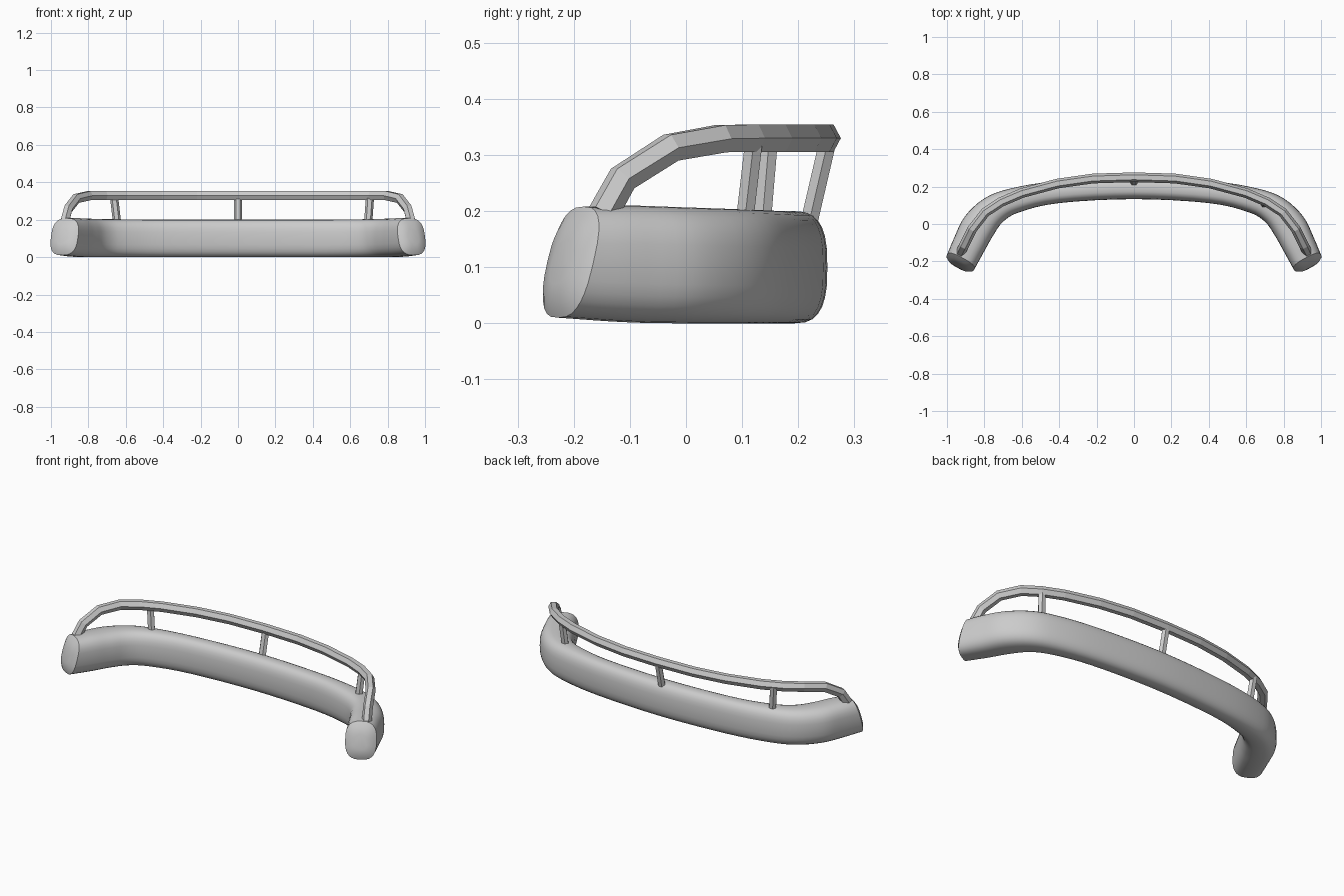
import bpy, bmesh, math
from mathutils import Vector

cube = bpy.data.objects.get("Cube")
if cube:
    bpy.data.objects.remove(cube, do_unlink=True)

grey = bpy.data.materials.new("light grey")
grey.diffuse_color = (0.6, 0.6, 0.6, 1)
grey.use_nodes = True
grey.node_tree.nodes["Principled BSDF"].inputs["Base Color"].default_value = (0.6, 0.6, 0.6, 1)


def loft(name, rings, smooth=None):
    """Skin closed rings of points and cap both ends."""
    bm = bmesh.new()
    rows = [[bm.verts.new(p) for p in ring] for ring in rings]
    n = len(rows[0])
    for a, b in zip(rows, rows[1:]):
        for i in range(n):
            j = (i + 1) % n
            bm.faces.new((a[i], a[j], b[j], b[i]))
    bm.faces.new(rows[0])
    bm.faces.new(rows[-1])
    bmesh.ops.recalc_face_normals(bm, faces=bm.faces)
    mesh = bpy.data.meshes.new(name)
    bm.to_mesh(mesh)
    bm.free()
    mesh.materials.append(grey)
    obj = bpy.data.objects.new(name, mesh)
    bpy.context.collection.objects.link(obj)
    if smooth:
        bpy.ops.object.select_all(action='DESELECT')
        obj.select_set(True)
        bpy.context.view_layer.objects.active = obj
        bpy.ops.object.shade_smooth_by_angle(angle=math.radians(smooth))
    return obj


def spline(pts, steps):
    """Sample a Catmull-Rom curve through the points."""
    pts = [Vector(p) for p in pts]
    ext = [2 * pts[0] - pts[1]] + pts + [2 * pts[-1] - pts[-2]]
    out = []
    for a, b, c, d in zip(ext, ext[1:], ext[2:], ext[3:]):
        for k in range(steps):
            t = k / steps
            out.append(0.5 * (2 * b + (c - a) * t + (2 * a - 5 * b + 4 * c - d) * t * t
                              + (3 * b - a - 3 * c + d) * t ** 3))
    return out + [pts[-1]]


def mirrored(half):
    """Complete a path that starts on the centre line."""
    return [Vector((-p[0],) + tuple(p[1:])) for p in reversed(half[1:])] + [Vector(p) for p in half]


# Bumper: inner x, inner y, outer x, outer y, bottom z, top z on the left half
half = [(0, .133, 0, .252, 0, .200), (.40, .112, .41, .230, 0, .200),
        (.61, .064, .66, .190, 0, .202), (.70, .012, .80, .137, 0, .204),
        (.755, -.065, .905, .040, 0, .207), (.80, -.145, .960, -.070, .002, .210),
        (.855, -.245, 1.0, -.165, .010, .208)]
inner = mirrored([(a, b, z0) for a, b, c, d, z0, z1 in half])
outer = mirrored([(c, d, z1) for a, b, c, d, z0, z1 in half])
sections = list(zip(spline(inner, 4), spline(outer, 4)))


def rounded_ring(lo, hi, scale=1.0, push=0.0, lean=0.0):
    """Rounded box section between an inner-bottom and an outer-top corner."""
    mid, ring = (lo + hi) / 2, []
    across = Vector((hi.x - lo.x, hi.y - lo.y, 0)) / 2
    side = 1 if mid.x > 0 else -1
    along = Vector((across.y, -across.x, 0)).normalized() * side
    if along.y > 0:
        along = -along
    for i in range(28):
        t = 2 * math.pi * i / 28
        c, s = math.cos(t), math.sin(t)
        u = math.copysign(abs(c) ** 0.72, c) * scale
        v = math.copysign(abs(s) ** 0.72, s) * scale
        ring.append(mid + across * u + Vector((0, 0, (hi.z - lo.z) / 2 * v))
                    + along * (push - lean * v))
    return ring


# The end faces lean forward at the bottom and bulge slightly
rings = []
last = len(sections) - 1
for k, (lo, hi) in enumerate(sections):
    near = max(0, 1 - min(k, last - k) / 4)
    rings.append(rounded_ring(lo, hi, lean=0.026 * near))
for scale, push in ((0.75, .014), (0.4, .021)):
    rings.insert(0, rounded_ring(*sections[0], scale, push, 0.026))
    rings.append(rounded_ring(*sections[-1], scale, push, 0.026))
loft("bumper", rings, 38)


# Rail: flat-sided hexagonal bar following the bumper, bent down at both ends
rail = mirrored([(0, .250, .330), (.22, .243, .330), (.41, .216, .330), (.60, .165, .330),
                 (.71, .118, .330), (.795, .062, .329), (.865, -.027, .313),
                 (.908, -.113, .258), (.925, -.148, .195)])
rail_rings = []
for k, p in enumerate(rail):
    tangents = [(b - a).normalized() for a, b in zip(rail[max(0, k - 1):], rail[max(0, k - 1) + 1:k + 2])]
    t = sum(tangents, Vector()).normalized()
    # Horizontal outward direction, then the bar's own up direction
    out = Vector((-t.y, t.x, 0)).normalized()
    up = t.cross(out)
    rail_rings.append([p + out * .026 * math.cos(i * math.pi / 3) + up * .028 * math.sin(i * math.pi / 3)
                       for i in range(6)])
loft("rail", rail_rings)


# Posts: hexagonal struts leaning outwards from the bumper to the rail
for name, base, top in (("right_post", (-.645, .135, .17), (-.663, .148, .325)),
                        ("centre_post", (0, .217, .17), (0, .253, .325)),
                        ("left_post", (.695, .103, .17), (.706, .121, .325))):
    loft(name, [[Vector(p) + Vector((.022 * math.cos(i * math.pi / 3),
                                     .018 * math.sin(i * math.pi / 3), 0))
                 for i in range(6)] for p in (base, top)])
